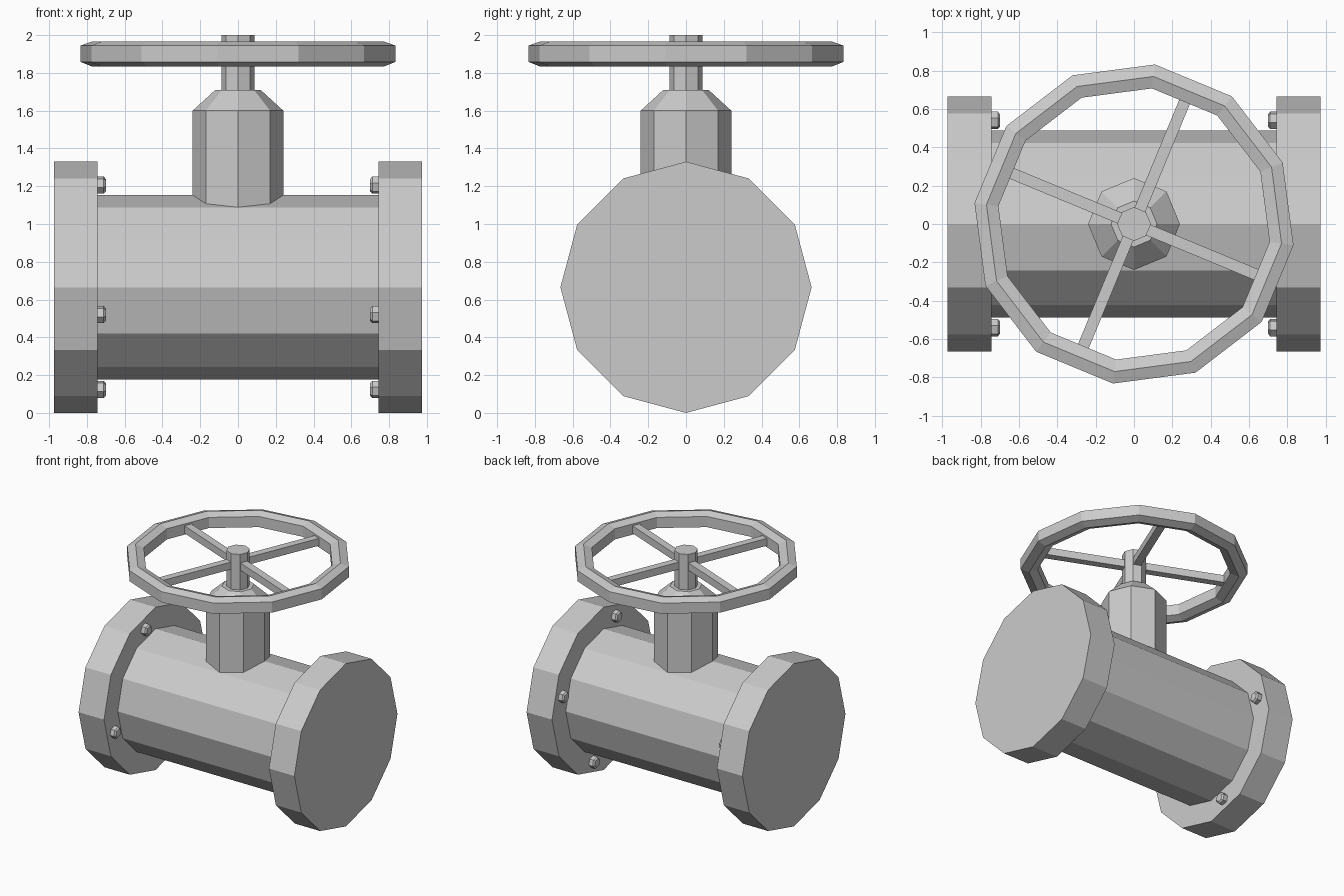
import bpy, math
from mathutils import Matrix, Vector

if "Cube" in bpy.data.objects:
    bpy.data.objects.remove(bpy.data.objects["Cube"])

def lathe(name, profile, n, phase=0.0, matrix=Matrix(), closed=False):
    """Revolve (radius, height) points around local z; cap or loop the profile."""
    m = len(profile)
    verts, faces = [], []
    for i in range(n):
        a = math.radians(phase) + 2 * math.pi * i / n
        verts += [matrix @ Vector((r * math.cos(a), r * math.sin(a), h)) for r, h in profile]
    for i in range(n):
        j = (i + 1) % n
        for k in range(m if closed else m - 1):
            l = (k + 1) % m
            faces.append((i * m + k, j * m + k, j * m + l, i * m + l))
    if not closed:
        faces.append([i * m for i in reversed(range(n))])
        faces.append([i * m + m - 1 for i in range(n)])
    mesh = bpy.data.meshes.new(name)
    mesh.from_pydata(verts, [], faces)
    ob = bpy.data.objects.new(name, mesh)
    bpy.context.collection.objects.link(ob)
    return ob

CZ = 0.665                                   # pipe axis height
WZ = 1.90                                    # handwheel height

def along_x(side, y=0.0, z=CZ):
    """Local z points along +x (side=1) or -x (side=-1)."""
    return Matrix.Translation((0, y, z)) @ Matrix.Rotation(side * math.pi / 2, 4, 'Y')

# Pipe body
lathe("pipe_body", [(0.488, -0.76), (0.488, 0.76)], 12, 0, along_x(1))

# End flanges with four nuts each on the inner faces
for side, label in ((-1, "left"), (1, "right")):
    lathe(label + "_flange", [(0.665, 0.745), (0.665, 0.975)], 12, 0, along_x(side))
    for i in range(4):
        a = math.radians(105 + 90 * i)
        nut = [(0.034, 0.70), (0.047, 0.711), (0.047, 0.755)]
        lathe(f"{label}_nut_{i + 1}", nut, 6, 15,
              along_x(side, 0.56 * math.cos(a), CZ + 0.56 * math.sin(a)))

# Bonnet with tapered shoulder
lathe("bonnet", [(0.24, 0.90), (0.24, 1.60), (0.12, 1.71)], 8)

# Stem
lathe("stem", [(0.088, 1.65), (0.088, 2.0)], 8)

# Handwheel rim
rim = [(0.84, WZ - 0.042), (0.84, WZ + 0.045), (0.777, WZ + 0.067),
       (0.714, WZ + 0.045), (0.714, WZ - 0.042), (0.777, WZ - 0.067)]
lathe("handwheel_rim", rim, 12, 22.5, closed=True)

# Handwheel spokes
for i in range(4):
    m = (Matrix.Rotation(math.radians(67.5 + 90 * i), 4, 'Z')
         @ Matrix.Translation((0.395, 0, WZ))
         @ Matrix.Diagonal((0.69, 0.06, 0.06, 1)))
    bpy.ops.mesh.primitive_cube_add(size=1)
    ob = bpy.context.object
    ob.name = f"spoke_{i + 1}"
    ob.data.transform(m)
